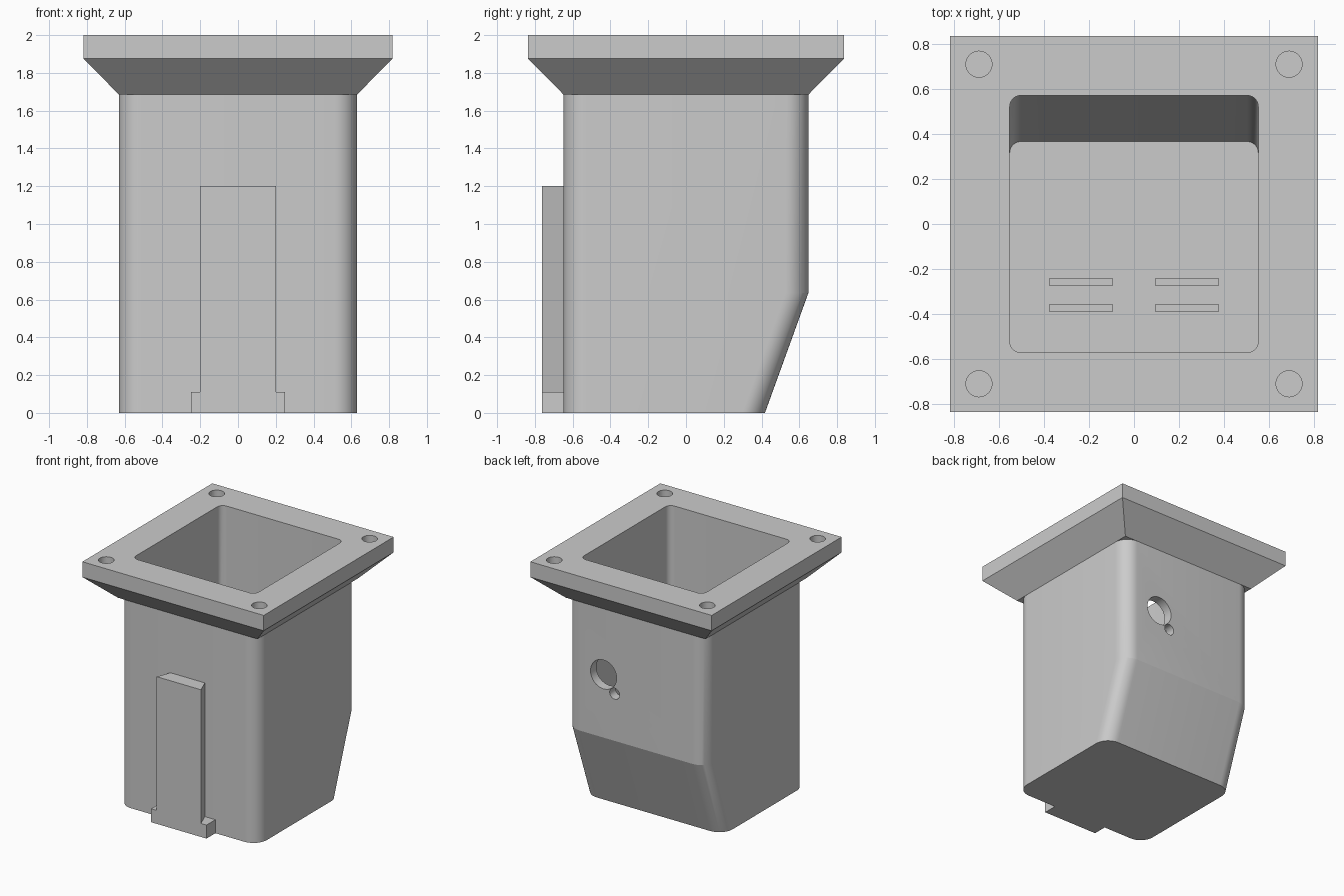
import bpy
import bmesh
from math import cos, sin, pi, radians

cube = bpy.data.objects.get("Cube")
if cube:
    bpy.data.objects.remove(cube, do_unlink=True)

grey = bpy.data.materials.new("plain grey")
grey.use_nodes = True
colour = (0.6, 0.6, 0.6, 1)
grey.diffuse_color = colour
grey.node_tree.nodes["Principled BSDF"].inputs["Base Color"].default_value = colour

STEPS = 10  # segments per rounded corner


def section(half_x, y_min, y_max, r, z):
    """Rounded rectangle at one height; r = 0 gives square corners."""
    corners = ((1, 1), (-1, 1), (-1, -1), (1, -1))
    points = []
    for i, (sx, sy) in enumerate(corners):
        cx = sx * (half_x - r)
        cy = y_max - r if sy > 0 else y_min + r
        for k in range(STEPS + 1):
            a = (i + k / STEPS) * pi / 2
            points.append((cx + r * cos(a), cy + r * sin(a), z))
    return points


def finish(bm, name):
    bmesh.ops.remove_doubles(bm, verts=bm.verts, dist=1e-5)
    bmesh.ops.recalc_face_normals(bm, faces=bm.faces)
    mesh = bpy.data.meshes.new(name)
    bm.to_mesh(mesh)
    bm.free()
    mesh.materials.append(grey)
    obj = bpy.data.objects.new(name, mesh)
    bpy.context.collection.objects.link(obj)
    return obj


def loft(name, sections):
    """Skin a stack of matching sections and cap both ends."""
    bm = bmesh.new()
    rings = [[bm.verts.new(p) for p in s] for s in sections]
    n = len(rings[0])
    for low, high in zip(rings, rings[1:]):
        for i in range(n):
            j = (i + 1) % n
            bm.faces.new((low[i], low[j], high[j], high[i]))
    bm.faces.new(rings[0])
    bm.faces.new(rings[-1])
    return finish(bm, name)


def box(name, x0, x1, y0, y1, z0, z1):
    shape = [(x0, y0), (x1, y0), (x1, y1), (x0, y1)]
    return loft(name, [[(x, y, z) for x, y in shape] for z in (z0, z1)])


def activate(obj):
    bpy.ops.object.select_all(action='DESELECT')
    obj.select_set(True)
    bpy.context.view_layer.objects.active = obj


def drill(target, centre, radius, depth, axis):
    """Cut a round hole centred on the given point."""
    rot = (pi / 2, 0, 0) if axis == 'Y' else (0, 0, 0)
    bpy.ops.mesh.primitive_cylinder_add(vertices=32, radius=radius, depth=depth,
                                        location=centre, rotation=rot)
    cutter = bpy.context.object
    cutter.hide_render = True
    activate(target)
    mod = target.modifiers.new("hole", 'BOOLEAN')
    mod.operation = 'DIFFERENCE'
    mod.solver = 'EXACT'
    mod.object = cutter
    bpy.ops.object.modifier_apply(modifier=mod.name)
    bpy.data.objects.remove(cutter, do_unlink=True)


# Housing: outer wall, flared flange and inner cavity in one skin
HX, HY = 0.63, 0.648
FX, FY = 0.818, 0.837
CX, CY = 0.553, 0.572
FLOOR = 0.08
housing = loft("housing", [
    section(HX, -HY, 0.418, 0.12, 0),
    section(HX, -HY, HY, 0.12, 0.635),
    section(HX, -HY, HY, 0.12, 1.685),
    section(HX, -HY, HY, 0, 1.685),
    section(FX, -FY, FY, 0, 1.875),
    section(FX, -FY, FY, 0, 2),
    section(CX, -CY, CY, 0.05, 2),
    section(CX, -CY, CY, 0.05, 0.65),
    section(CX, -CY, 0.367, 0.05, FLOOR),
])

# Blind screw holes in the flange corners
for sx in (-1, 1):
    for sy in (-1, 1):
        drill(housing, (sx * 0.69, sy * 0.711, 2), 0.058, 0.3, 'Z')

# Cable hole and small pilot hole in the back wall
drill(housing, (0.29, 0.65, 1.15), 0.118, 0.3, 'Y')
drill(housing, (0.19, 0.65, 1.02), 0.045, 0.3, 'Y')

activate(housing)
bpy.ops.object.shade_smooth_by_angle(angle=radians(15))

# Dovetail rail on the front, with a wider stop at its foot
FRONT = -0.763
rail_shape = [(-0.2, FRONT), (0.2, FRONT), (0.155, -HY), (-0.155, -HY)]
loft("mounting_rail", [[(x, y, z) for x, y in rail_shape] for z in (0.11, 1.2)])
box("rail_stop", -0.25, 0.25, FRONT, -HY, 0, 0.11)

# Two pairs of low holder ribs on the cavity floor
for side, x0 in (("right", -0.376), ("left", 0.096)):
    for row, y0 in (("front", -0.391), ("rear", -0.276)):
        box(f"{side}_{row}_rib", x0, x0 + 0.28, y0, y0 + 0.036, FLOOR, 0.2)
